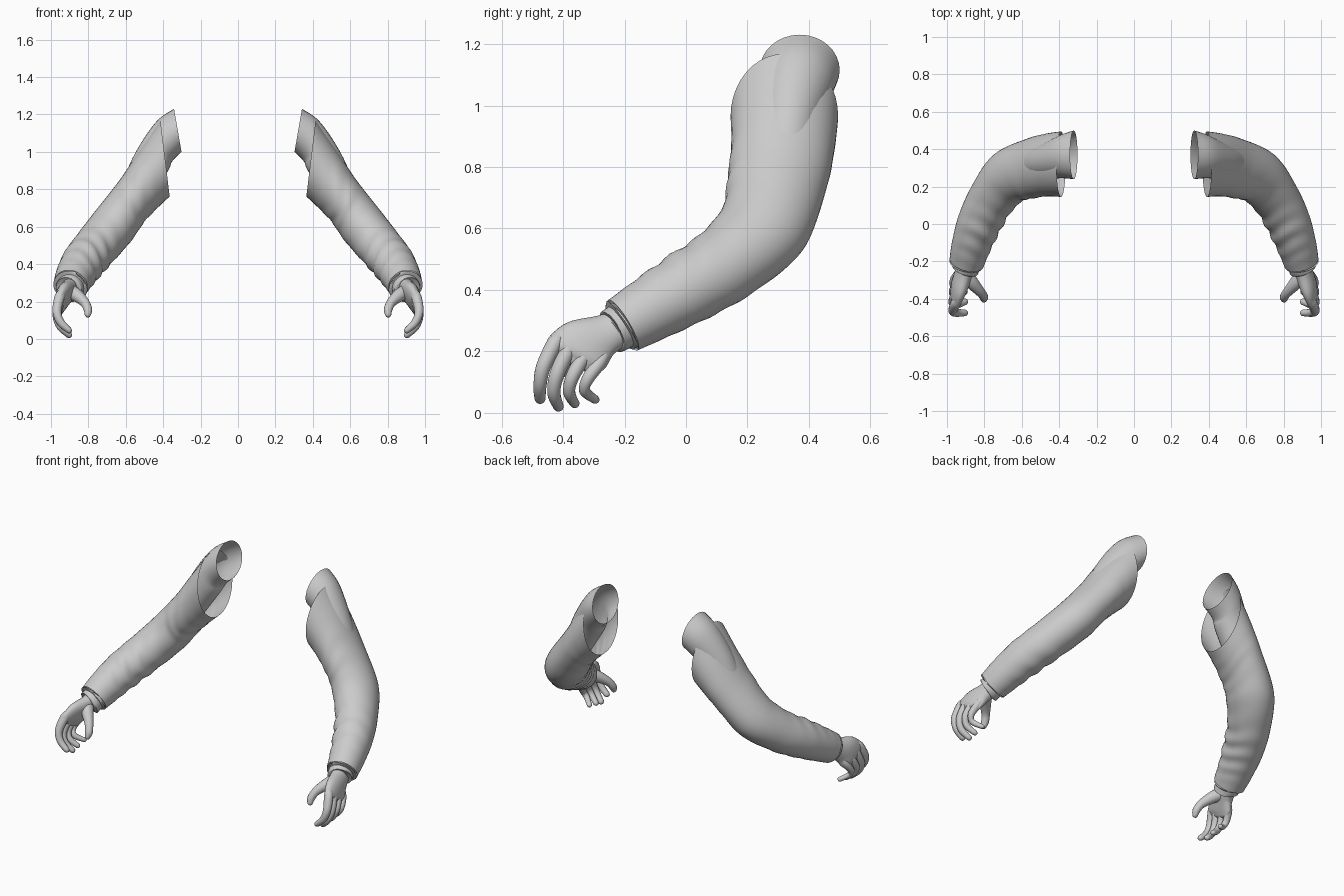
import bpy, bmesh, math
from mathutils import Vector

cube = bpy.data.objects.get("Cube")
if cube:
    bpy.data.objects.remove(cube, do_unlink=True)

grey = bpy.data.materials.new("light grey")
grey.use_nodes = True
grey.diffuse_color = (0.6, 0.6, 0.6, 1)
grey.node_tree.nodes["Principled BSDF"].inputs["Base Color"].default_value = (0.6, 0.6, 0.6, 1)


def spline(p, i, f):
    """Smooth interpolation between items i and i+1 of a list of vectors."""
    a, b, c, d = (p[max(0, min(len(p) - 1, i + k))] for k in (-1, 0, 1, 2))
    return b + 0.5 * f * (c - a + f * (2 * a - 5 * b + 4 * c - d + f * (3 * (b - c) + d - a)))


def tube(name, rings, hint, sides=20, steps=4, cap=False, fold=None):
    """Loft rings of (centre, half width along hint, half depth, optional normal), on both sides."""
    centres = [Vector(r[0]) for r in rings]
    us, ws = [], []
    for i, r in enumerate(rings):
        t = Vector(r[3]) if len(r) > 3 else centres[min(i + 1, len(rings) - 1)] - centres[max(i - 1, 0)]
        t.normalize()
        h = Vector(hint)
        u = (h - t * h.dot(t)).normalized()
        us.append(u * r[1])
        ws.append(u.cross(t) * r[2])
    samples = [(i, k / steps) for i in range(len(rings) - 1) for k in range(steps)]
    samples.append((len(rings) - 2, 1.0))
    for side, sign in (("left", 1), ("right", -1)):
        bm = bmesh.new()
        loops = []
        for i, f in samples:
            c, u, w = (spline(p, i, f) for p in (centres, us, ws))
            loop = []
            for k in range(sides):
                a = math.tau * k / sides
                d = u * math.cos(a) + w * math.sin(a)
                co = c + d * (1 + (fold(i + f, a) if fold else 0))
                loop.append(bm.verts.new((co.x * sign, co.y, co.z)))
            loops.append(loop)
        for a, b in zip(loops, loops[1:]):
            for k in range(sides):
                n = (k + 1) % sides
                bm.faces.new((a[k], a[n], b[n], b[k]))
        if cap:
            # rounded end
            c, last = centres[-1], loops[-1]
            t = (centres[-1] - centres[-2]).normalized() * rings[-1][2]
            t.x *= sign
            mid = Vector((c.x * sign, c.y, c.z))
            for s, out in ((0.8, 0.5), (0.4, 0.85)):
                ring = [bm.verts.new(mid + (v.co - mid) * s + t * out) for v in loops[-1]]
                for k in range(sides):
                    n = (k + 1) % sides
                    bm.faces.new((last[k], last[n], ring[n], ring[k]))
                last = ring
            bm.faces.new(last)
        bmesh.ops.recalc_face_normals(bm, faces=bm.faces)
        mesh = bpy.data.meshes.new(f"{side}_{name}")
        bm.to_mesh(mesh)
        bm.free()
        mesh.materials.append(grey)
        ob = bpy.data.objects.new(mesh.name, mesh)
        bpy.context.collection.objects.link(ob)
        bpy.ops.object.select_all(action="DESELECT")
        ob.select_set(True)
        bpy.context.view_layer.objects.active = ob
        bpy.ops.object.shade_smooth_by_angle(angle=math.radians(50))


def cloth_folds(s, a):
    """Diagonal creases, strongest on the outside of the forearm."""
    arm = math.exp(-((s - 4.9) / 1.1) ** 2) + 0.35 * math.exp(-((s - 2) / 0.8) ** 2)
    outside = 0.5 + 0.5 * math.cos(a - 2.4)
    return 0.055 * arm * outside * math.sin(9 * s + 2 * math.sin(a * 2))


BACK = (0, 1, 0)
# sleeve, from the open shoulder to the cuff
tube("sleeve", [
    ((0.39, 0.32, 0.965), 0.175, 0.205, (0.99, 0, -0.12)),
    ((0.47, 0.315, 0.865), 0.168, 0.163, (0.95, 0, -0.3)),
    ((0.565, 0.295, 0.74), 0.162, 0.13, (0.86, 0, -0.51)),
    ((0.67, 0.25, 0.60), 0.15, 0.125),
    ((0.765, 0.13, 0.485), 0.13, 0.12),
    ((0.83, 0, 0.405), 0.12, 0.115),
    ((0.872, -0.12, 0.335), 0.106, 0.104),
    ((0.895, -0.205, 0.285), 0.095, 0.093),
], BACK, sides=40, steps=8, fold=cloth_folds)

# turned-in hem of the cuff
tube("cuff_hem", [
    ((0.895, -0.205, 0.285), 0.095, 0.093),
    ((0.896, -0.211, 0.281), 0.086, 0.084),
    ((0.891, -0.195, 0.291), 0.078, 0.076),
], BACK, sides=40, steps=3)

# inner sleeve showing at the shoulder
tube("inner_sleeve", [
    ((0.322, 0.37, 1.115), 0.13, 0.117, (0.98, 0, -0.17)),
    ((0.395, 0.36, 1.055), 0.115, 0.115, (0.9, 0, -0.35)),
    ((0.46, 0.335, 0.95), 0.1, 0.1),
    ((0.56, 0.31, 0.77), 0.09, 0.085),
    ((0.63, 0.28, 0.66), 0.085, 0.08),
], BACK, sides=32, steps=5)

# inner cuff around the wrist
tube("inner_cuff", [
    ((0.885, -0.18, 0.3), 0.074, 0.072),
    ((0.9, -0.232, 0.269), 0.075, 0.073),
    ((0.904, -0.242, 0.263), 0.068, 0.066),
    ((0.902, -0.236, 0.267), 0.05, 0.05),
], BACK, sides=32, steps=3)

# palm, flattened against the thigh side
ACROSS = (0, -0.86, 0.5)
tube("palm", [
    ((0.893, -0.21, 0.28), 0.06, 0.05),
    ((0.91, -0.26, 0.255), 0.068, 0.046),
    ((0.928, -0.315, 0.235), 0.092, 0.043, (0.2, -0.65, -0.75)),
    ((0.947, -0.355, 0.195), 0.105, 0.034, (0.2, -0.45, -0.87)),
    ((0.952, -0.365, 0.172), 0.092, 0.022, (0.2, -0.45, -0.87)),
], ACROSS, sides=28, steps=5, cap=True)

# four curled fingers: name, knuckle (y, z), tip (y, z), thickness
for finger, (ky, kz), (ty, tz), r in (
    ("index_finger", (-0.43, 0.22), (-0.475, 0.045), 0.024),
    ("middle_finger", (-0.385, 0.2), (-0.415, 0.02), 0.024),
    ("ring_finger", (-0.335, 0.178), (-0.362, 0.03), 0.022),
    ("little_finger", (-0.285, 0.158), (-0.295, 0.043), 0.02),
):
    drop = kz - tz
    tube(finger, [
        ((0.942, ky + 0.02, kz + 0.03), r * 0.9, r * 0.9),
        ((0.955, ky, kz), r * 1.1, r * 1.15),
        ((0.968, ky - 0.035, kz - drop * 0.42), r, r),
        ((0.948, ky - 0.045, kz - drop * 0.75), r * 0.9, r * 0.9),
        ((0.903, ty, tz), r * 0.75, r * 0.7),
    ], ACROSS, sides=14, cap=True)

# thumb
tube("thumb", [
    ((0.905, -0.265, 0.255), 0.042, 0.042),
    ((0.865, -0.315, 0.235), 0.036, 0.036),
    ((0.82, -0.365, 0.195), 0.026, 0.026),
    ((0.802, -0.392, 0.155), 0.023, 0.023),
    ((0.803, -0.404, 0.13), 0.017, 0.017),
], ACROSS, sides=16, cap=True)
